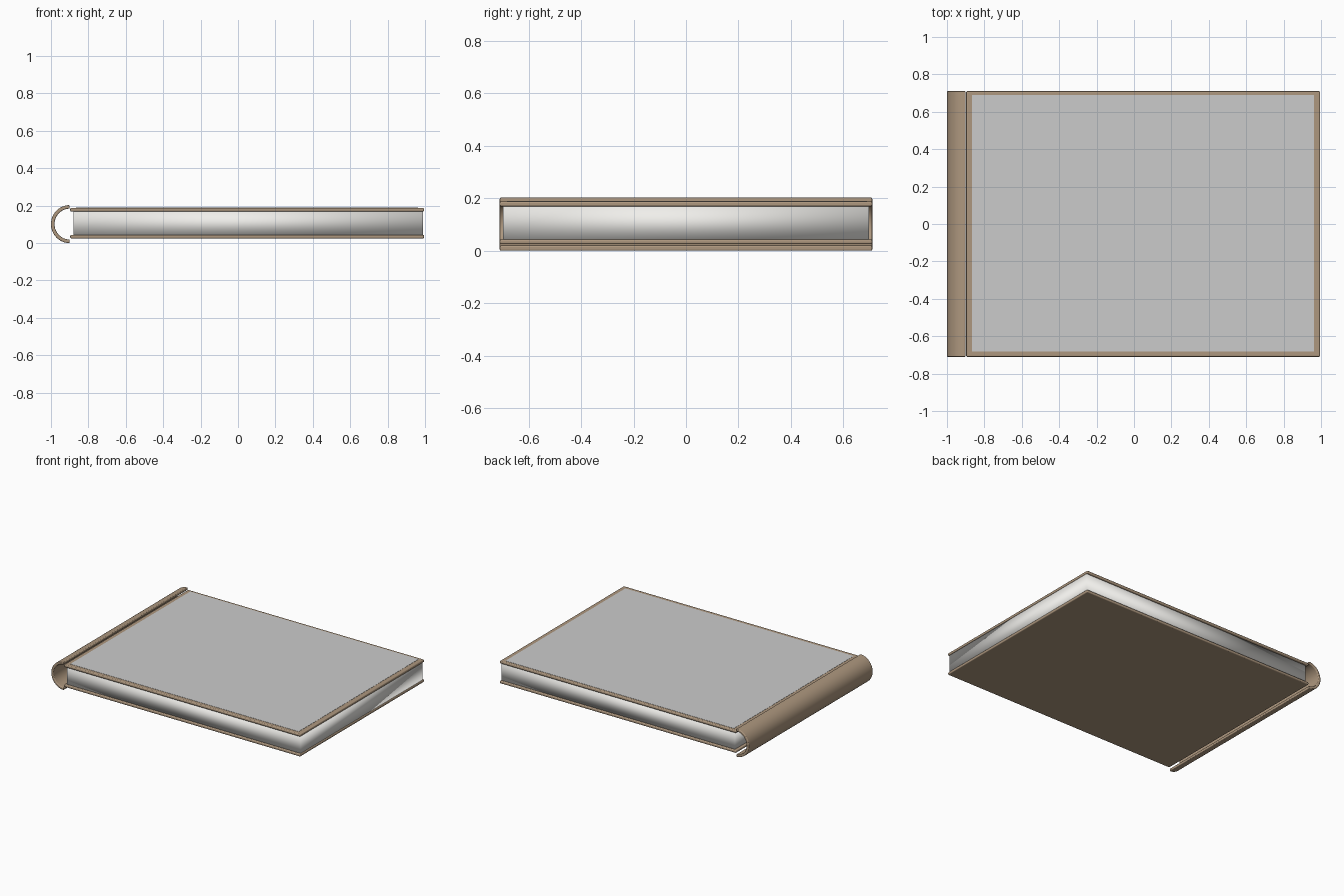
import bpy, bmesh, math

if "Cube" in bpy.data.objects:
    bpy.data.objects.remove(bpy.data.objects["Cube"])

def material(name, rgb):
    m = bpy.data.materials.new(name)
    m.diffuse_color = (*rgb, 1)
    m.use_nodes = True
    m.node_tree.nodes["Principled BSDF"].inputs["Base Color"].default_value = m.diffuse_color
    return m

LEATHER = material("leather", (0.42, 0.31, 0.21))
PAPER = material("paper", (0.87, 0.86, 0.83))
HALF_DEPTH = 0.71

def finish(name, bm, mat=None, bevel=0.0):
    bmesh.ops.recalc_face_normals(bm, faces=bm.faces)
    mesh = bpy.data.meshes.new(name)
    bm.to_mesh(mesh)
    bm.free()
    ob = bpy.data.objects.new(name, mesh)
    bpy.context.collection.objects.link(ob)
    if mat:
        mesh.materials.append(mat)
    if bevel:
        b = ob.modifiers.new("rounded_edges", 'BEVEL')
        b.width, b.segments, b.limit_method = bevel, 3, 'ANGLE'
        b.angle_limit = math.radians(40)
    return ob

def box(name, x, y, z, mat=None, bevel=0.0):
    bm = bmesh.new()
    bmesh.ops.create_cube(bm, size=1)
    for v in bm.verts:
        v.co = [(r[0] + r[1]) / 2 + c * (r[1] - r[0]) for c, r in zip(v.co, (x, y, z))]
    return finish(name, bm, mat, bevel)

def smooth(ob, angle):
    bpy.ops.object.select_all(action='DESELECT')
    ob.select_set(True)
    bpy.context.view_layer.objects.active = ob
    bpy.ops.object.shade_smooth_by_angle(angle=math.radians(angle))

# Front and back cover boards
for name, z in (("back_cover", 0.025), ("front_cover", 0.169)):
    smooth(box(name, (-0.897, 0.995), (-HALF_DEPTH, HALF_DEPTH), (z, z + 0.019), LEATHER, 0.006), 35)

# Page block between the boards, softly shaded
pages = box("page_block", (-0.88, 0.99), (-0.697, 0.697), (0.043, 0.17), PAPER)
smooth(pages, 180)

# Thin picture panel inset on the front cover
box("cover_panel", (-0.866, 0.963), (-0.682, 0.69), (0.18, 0.1893))

# Curved spine: half ring extruded along the depth
bm = bmesh.new()
N, CX, CZ = 32, -0.9, 0.1015
arc = [math.pi / 2 + math.pi * i / N for i in range(N + 1)]
outline = [(0.1 * math.cos(a), 0.1015 * math.sin(a)) for a in arc]
outline += [(0.081 * math.cos(a), 0.0825 * math.sin(a)) for a in reversed(arc)]
face = bm.faces.new([bm.verts.new((CX + x, -HALF_DEPTH, CZ + z)) for x, z in outline])
side = bmesh.ops.extrude_face_region(bm, geom=[face])
bmesh.ops.translate(bm, vec=(0, 2 * HALF_DEPTH, 0),
                    verts=[g for g in side["geom"] if isinstance(g, bmesh.types.BMVert)])
smooth(finish("spine", bm, LEATHER, 0.005), 35)
